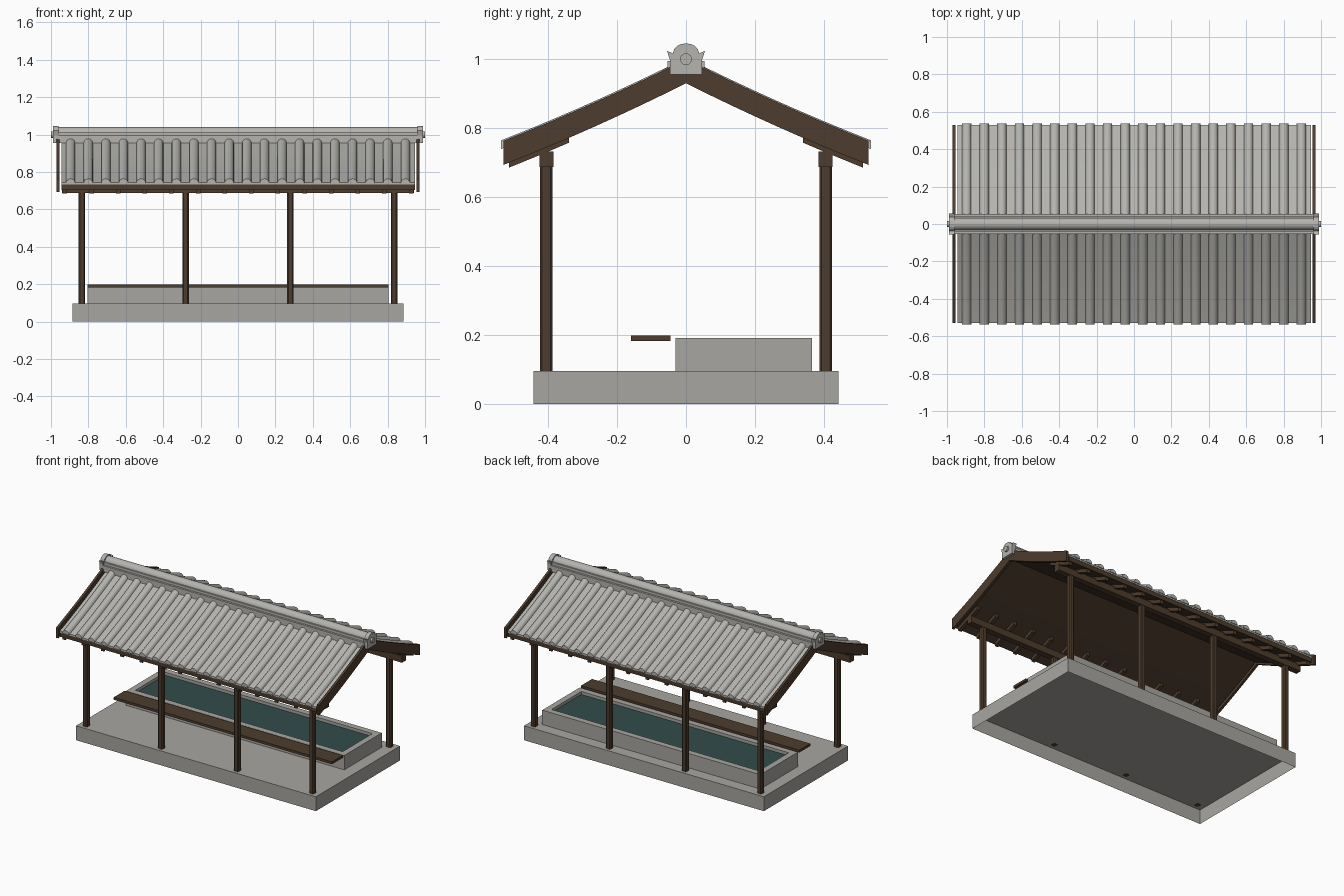
import bpy
import bmesh
import math

cube = bpy.data.objects.get("Cube")
if cube:
    bpy.data.objects.remove(cube, do_unlink=True)


def material(name, r, g, b):
    m = bpy.data.materials.new(name)
    m.use_nodes = True
    m.diffuse_color = (r, g, b, 1)
    bsdf = next(n for n in m.node_tree.nodes if n.type == "BSDF_PRINCIPLED")
    bsdf.inputs["Base Color"].default_value = (r, g, b, 1)
    bsdf.inputs["Roughness"].default_value = 0.8
    return m


STONE = material("grey stone", 0.39, 0.38, 0.355)
TILE = material("pale roof tile", 0.46, 0.455, 0.43)
WOOD = material("dark brown wood", 0.075, 0.045, 0.026)
WATER = material("teal water", 0.03, 0.072, 0.07)


def finish(name, bm, mats, smooth=False):
    mesh = bpy.data.meshes.new(name)
    bm.to_mesh(mesh)
    bm.free()
    obj = bpy.data.objects.new(name, mesh)
    bpy.context.collection.objects.link(obj)
    for m in mats:
        mesh.materials.append(m)
    if smooth:
        bpy.ops.object.select_all(action="DESELECT")
        obj.select_set(True)
        bpy.context.view_layer.objects.active = obj
        bpy.ops.object.shade_smooth_by_angle(angle=math.radians(40))
    return obj


def box_mesh(x0, x1, y0, y1, z0, z1):
    bm = bmesh.new()
    bmesh.ops.create_cube(bm, size=1)
    for v in bm.verts:
        v.co.x = x1 if v.co.x > 0 else x0
        v.co.y = y1 if v.co.y > 0 else y0
        v.co.z = z1 if v.co.z > 0 else z0
    return bm


def add_prism(bm, profile, x0, x1):
    """Extrude a (y, z) outline along x."""
    a = [bm.verts.new((x0, y, z)) for y, z in profile]
    b = [bm.verts.new((x1, y, z)) for y, z in profile]
    faces = [bm.faces.new(a), bm.faces.new(b[::-1])]
    n = len(a)
    for i in range(n):
        j = (i + 1) % n
        faces.append(bm.faces.new((a[i], b[i], b[j], a[j])))
    bmesh.ops.recalc_face_normals(bm, faces=faces)


def prism(name, profile, x0, x1, mat, smooth=False):
    bm = bmesh.new()
    add_prism(bm, profile, x0, x1)
    return finish(name, bm, [mat], smooth)


def roof_z(y):
    """Gently sagging roof line."""
    a = abs(y)
    return 1.0 - 0.5 * a + 0.1 * a * a


def span(y0, y1, n):
    return [y0 + (y1 - y0) * i / n for i in range(n + 1)]


def roof_band(y0, y1, top, bottom, n=16):
    ys = span(y0, y1, n)
    return ([(y, roof_z(y) + top) for y in ys]
            + [(y, roof_z(y) + bottom) for y in reversed(ys)])


# Stone platform, open underneath
bm = box_mesh(-0.885, 0.885, -0.443, 0.443, 0, 0.096)
under = [f for f in bm.faces if f.normal.z < -0.5]
bmesh.ops.delete(bm, geom=under, context="FACES")
finish("platform", bm, [STONE])

# Stone basin with a sunken water face
bm = box_mesh(-0.805, 0.805, -0.03, 0.365, 0.096, 0.192)
top = [f for f in bm.faces if f.normal.z > 0.5]
bmesh.ops.inset_region(bm, faces=top, thickness=0.057)
wall = bmesh.ops.extrude_face_region(bm, geom=top)
for v in [g for g in wall["geom"] if isinstance(g, bmesh.types.BMVert)]:
    v.co.z -= 0.02
for f in [g for g in wall["geom"] if isinstance(g, bmesh.types.BMFace)]:
    f.material_index = 1
bmesh.ops.delete(bm, geom=[f for f in top if f.is_valid], context="FACES")
bmesh.ops.recalc_face_normals(bm, faces=bm.faces)
finish("water_basin", bm, [STONE, WATER])

# Bench plank
finish("bench_plank", box_mesh(-0.805, 0.805, -0.16, -0.045, 0.183, 0.199), [WOOD])

# Chamfered posts and the beams above them
for side, label in ((-1, "front"), (1, "back")):
    cy = side * 0.405
    for x in (-0.835, -0.28, 0.28, 0.835):
        bm = box_mesh(x - 0.017, x + 0.017, cy - 0.018, cy + 0.018, 0.096, 0.7)
        upright = [e for e in bm.edges
                   if abs(e.verts[0].co.z - e.verts[1].co.z) > 0.1]
        bmesh.ops.bevel(bm, geom=upright, offset=0.006, segments=1,
                        affect="EDGES")
        finish(label + "_post", bm, [WOOD])
    finish(label + "_beam",
           box_mesh(-0.94, 0.94, cy - 0.02, cy + 0.02, 0.688, 0.732), [WOOD])

    # Short rafters under the eave
    bm = bmesh.new()
    for x in span(-0.925, 0.925, 13):
        add_prism(bm, roof_band(side * 0.34, side * 0.513, -0.058, -0.084, 4),
                  x - 0.012, x + 0.012)
    finish(label + "_rafters", bm, [WOOD])

    # Rounded tile rolls running down the slope
    bm = bmesh.new()
    rolls, arc_steps, radius = 20, 8, 0.025
    for i in range(rolls):
        cx = (i - (rolls - 1) / 2) * 0.0942
        rows = []
        for y in span(side * 0.03, side * 0.537, 12):
            row = []
            for k in range(arc_steps + 1):
                t = math.pi * k / arc_steps
                row.append(bm.verts.new((cx + radius * math.cos(t), y,
                                         roof_z(y) - 0.021 + radius * math.sin(t))))
            rows.append(row)
        for a, b in zip(rows, rows[1:]):
            for k in range(arc_steps):
                bm.faces.new((a[k], a[k + 1], b[k + 1], b[k]))
            bm.faces.new((a[arc_steps], a[0], b[0], b[arc_steps]))
        bm.faces.new(rows[0])
        bm.faces.new(rows[-1])
    bmesh.ops.recalc_face_normals(bm, faces=bm.faces)
    finish(label + "_tile_rolls", bm, [TILE], smooth=True)

# Roof deck and flat tile bed
prism("roof_deck", roof_band(-0.525, 0.525, -0.03, -0.06), -0.945, 0.945, WOOD)
prism("tile_bed", roof_band(-0.529, 0.529, -0.019, -0.03), -0.945, 0.945, TILE)

# Layered ridge with a round cap
prism("ridge_base", [(-0.053, 0.955), (0.053, 0.955), (0.053, 0.995), (-0.053, 0.995)],
      -0.965, 0.965, TILE)
prism("ridge_course", [(-0.04, 0.99), (0.04, 0.99), (0.04, 1.012), (-0.04, 1.012)],
      -0.965, 0.965, TILE)
cap = [(0.032 * math.cos(math.pi * k / 12), 1.008 + 0.032 * math.sin(math.pi * k / 12))
       for k in range(13)]
prism("ridge_cap", cap, -0.97, 0.97, TILE, smooth=True)

# Barge boards, ridge end ornaments and their round bosses
half = [(0.047, 0.955), (0.047, 0.998), (0.055, 1.024), (0.038, 1.017)]
half += [(0.038 * math.cos(math.radians(d)), 1.017 + 0.029 * math.sin(math.radians(d)))
         for d in (25, 45, 65)]
ornament = half + [(0, 1.046)] + [(-y, z) for y, z in reversed(half)]
boss = [(0.017 * math.cos(math.tau * k / 16), 1.0 + 0.017 * math.sin(math.tau * k / 16))
        for k in range(16)]
for s, label in ((1, "left"), (-1, "right")):
    prism(label + "_barge_board", roof_band(-0.53, 0.53, 0, -0.07),
          s * 0.954, s * 0.97, WOOD)
    prism(label + "_ridge_end", ornament, s * 0.96, s * 0.988, TILE)
    prism(label + "_ridge_boss", boss, s * 0.98, s * 1.0, TILE, smooth=True)
